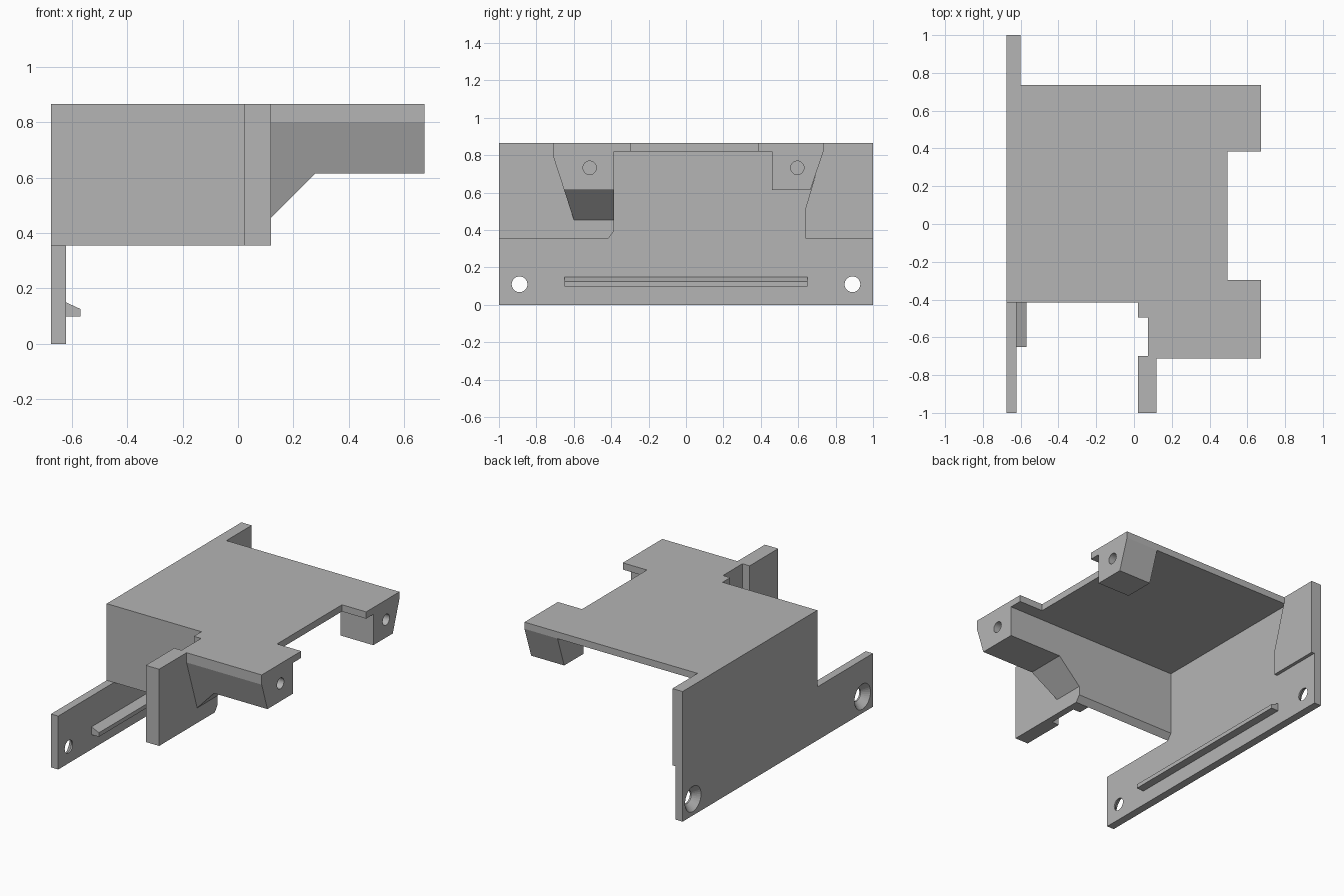
import bpy
import bmesh
import math
from mathutils import Matrix, Vector

cube = bpy.data.objects.get("Cube")
if cube:
    bpy.data.objects.remove(cube, do_unlink=True)

grey = bpy.data.materials.new("plain grey")
grey.use_nodes = True
COLOUR = (0.46, 0.46, 0.46, 1)
grey.diffuse_color = COLOUR
grey.node_tree.nodes["Principled BSDF"].inputs["Base Color"].default_value = COLOUR

# Main levels and planes of the bracket
TOP, UNDER, LOW = 0.865, 0.82, 0.355
OUT, INNER = -0.675, -0.622
WALL_OUT, WALL_IN = -0.415, -0.385
FIN, END = 0.12, 0.673


def add_object(name, bm):
    mesh = bpy.data.meshes.new(name)
    bm.to_mesh(mesh)
    bm.free()
    mesh.materials.append(grey)
    ob = bpy.data.objects.new(name, mesh)
    bpy.context.collection.objects.link(ob)
    return ob


def prism(name, axis, profile, start, stop, cut=None):
    """Extrude a 2D profile along an axis; cut = (point, outward normal)."""
    place = {"x": lambda a, b, d: (d, a, b),
             "y": lambda a, b, d: (a, d, b),
             "z": lambda a, b, d: (a, b, d)}[axis]
    bm = bmesh.new()
    face = bm.faces.new([bm.verts.new(place(a, b, start)) for a, b in profile])
    ext = bmesh.ops.extrude_face_region(bm, geom=[face])
    moved = [v for v in ext["geom"] if isinstance(v, bmesh.types.BMVert)]
    bmesh.ops.translate(bm, verts=moved, vec=place(0, 0, stop - start))
    if cut:
        bmesh.ops.bisect_plane(bm, geom=bm.verts[:] + bm.edges[:] + bm.faces[:],
                               plane_co=cut[0], plane_no=cut[1], clear_outer=True)
        bmesh.ops.holes_fill(bm, edges=[e for e in bm.edges if e.is_boundary])
    bmesh.ops.recalc_face_normals(bm, faces=bm.faces[:])
    return add_object(name, bm)


def drill(ob, x0, x1, y, z, r0, r1):
    """Cut a round or conical hole along x."""
    bm = bmesh.new()
    bmesh.ops.create_cone(bm, cap_ends=True, segments=32, radius1=r0, radius2=r1,
                          depth=x1 - x0,
                          matrix=Matrix.Translation(((x0 + x1) / 2, y, z))
                          @ Matrix.Rotation(math.pi / 2, 4, "Y"))
    cutter = add_object("hole_cutter", bm)
    mod = ob.modifiers.new("hole", "BOOLEAN")
    mod.operation, mod.solver, mod.object = "DIFFERENCE", "EXACT", cutter
    graph = bpy.context.evaluated_depsgraph_get()
    mesh = bpy.data.meshes.new_from_object(ob.evaluated_get(graph))
    ob.modifiers.clear()
    ob.data = mesh
    bpy.data.objects.remove(cutter, do_unlink=True)


# Upright mounting plate with a low wing and two countersunk holes
plate = prism("mounting_plate", "x",
              [(-1, 0), (1, 0), (1, TOP), (WALL_OUT, TOP), (WALL_OUT, LOW), (-1, LOW)],
              OUT, INNER)
for side in (-0.89, 0.89):
    drill(plate, OUT - 0.1, INNER + 0.1, side, 0.11, 0.042, 0.042)
    drill(plate, OUT - 0.001, INNER - 0.01, side, 0.11, 0.085, 0.042)

# Raised pad on the inner side of the tall wing
prism("wing_pad", "x",
      [(0.64, LOW), (1, LOW), (1, TOP), (0.735, TOP), (0.73, UNDER), (0.64, 0.52)],
      INNER, -0.6)

# Ledge rib along the bottom of the plate
prism("ledge_rib", "y",
      [(INNER, 0.098), (-0.568, 0.098), (-0.568, 0.125), (INNER, 0.15)], -0.65, 0.65)

# Flat roof with a shallow recess in its free edge
prism("roof", "z",
      [(INNER, WALL_IN), (FIN, WALL_IN), (FIN, -0.712), (END, -0.712), (END, -0.297),
       (0.495, -0.297), (0.495, 0.385), (END, 0.385), (END, 0.735), (INNER, 0.735)],
      UNDER, TOP)

# Side wall with bevelled lower edge
prism("side_wall", "x",
      [(WALL_OUT, LOW), (WALL_IN, 0.395), (WALL_IN, TOP), (WALL_OUT, TOP)], OUT, FIN)

# Front fin with a vertical groove
prism("front_fin", "z",
      [(0.022, -1), (FIN, -1), (FIN, WALL_OUT), (0.022, WALL_OUT), (0.022, -0.495),
       (0.075, -0.495), (0.075, -0.7), (0.022, -0.7)], LOW, TOP)

# Screw bosses below the roof, each with a sloping outer side
front_boss = prism("front_boss", "y",
                   [(FIN, 0.455), (0.28, 0.615), (END, 0.615), (END, UNDER), (FIN, UNDER)],
                   -0.712, WALL_IN, (Vector((0, -0.712, 0.8)), Vector((0, -0.345, -0.112))))
rear_boss = prism("rear_boss", "y",
                  [(0.43, 0.615), (END, 0.615), (END, UNDER), (0.43, UNDER)],
                  0.46, 0.735, (Vector((0, 0.735, UNDER)), Vector((0, 0.205, -0.07))))
for boss, y in ((front_boss, -0.515), (rear_boss, 0.595)):
    drill(boss, END - 0.2, END + 0.1, y, 0.733, 0.036, 0.036)
